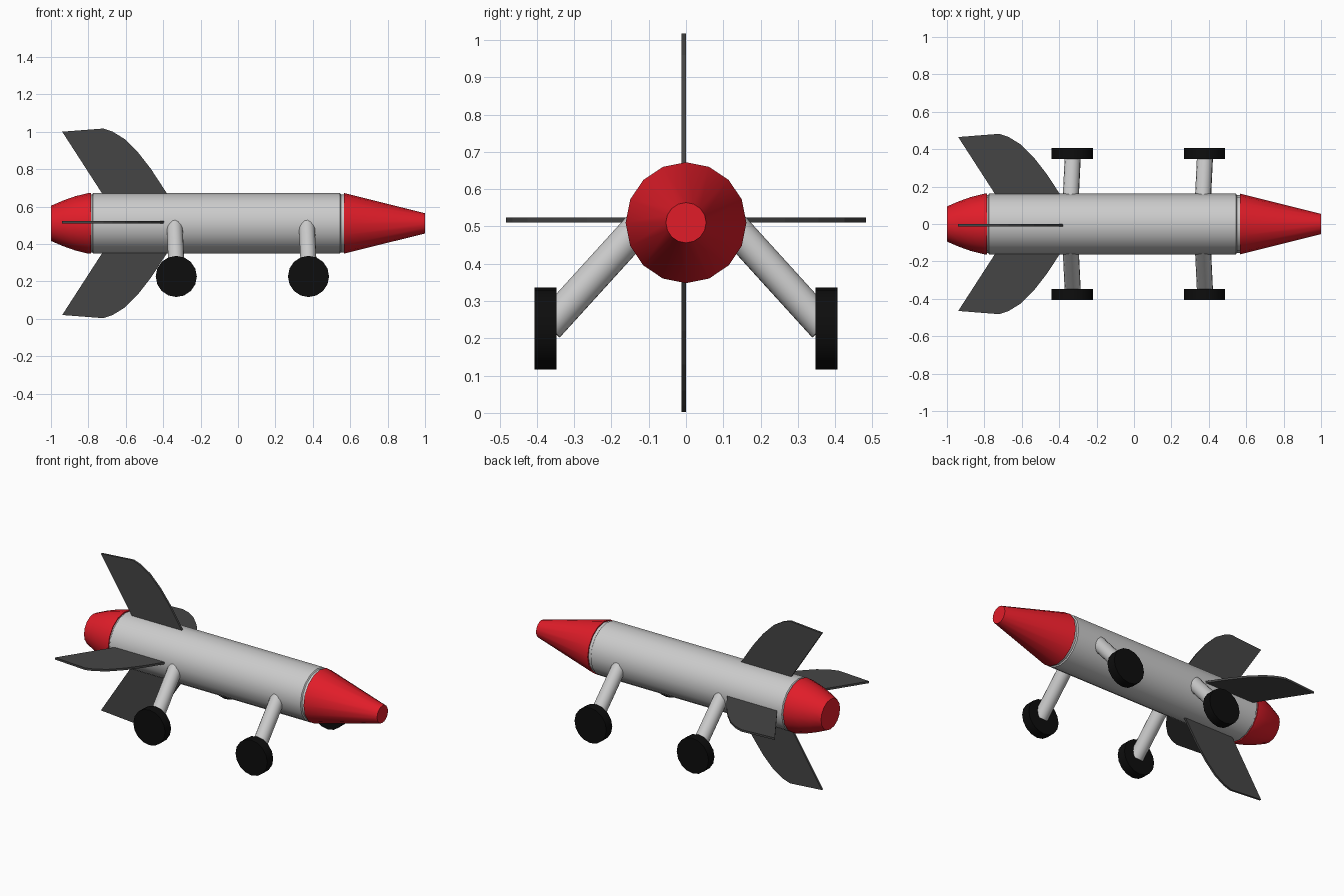
import bpy, bmesh, math
from mathutils import Vector

if "Cube" in bpy.data.objects:
    bpy.data.objects.remove(bpy.data.objects["Cube"])

CZ = 0.51      # height of the body axis


def material(name, rgb):
    m = bpy.data.materials.new(name)
    m.diffuse_color = (*rgb, 1)
    m.use_nodes = True
    m.node_tree.nodes["Principled BSDF"].inputs["Base Color"].default_value = m.diffuse_color
    return m


RED = material("red", (0.75, 0.012, 0.022))
DARK = material("dark_grey", (0.06, 0.06, 0.06))
BLACK = material("black", (0.004, 0.004, 0.004))


def finish(name, bm, mat=None, smooth=True):
    bmesh.ops.recalc_face_normals(bm, faces=bm.faces)
    me = bpy.data.meshes.new(name)
    bm.to_mesh(me)
    bm.free()
    ob = bpy.data.objects.new(name, me)
    bpy.context.collection.objects.link(ob)
    if mat:
        me.materials.append(mat)
    if smooth:
        bpy.ops.object.select_all(action='DESELECT')
        ob.select_set(True)
        bpy.context.view_layer.objects.active = ob
        bpy.ops.object.shade_smooth_by_angle(angle=math.radians(35))
    return ob


def lathe_x(name, profile, mat=None, sides=16):
    """Closed solid turned around the body axis from (x, radius) points."""
    bm = bmesh.new()
    rings = []
    for x, r in profile:
        rings.append([bm.verts.new((x, r * math.sin(a), CZ + r * math.cos(a)))
                      for a in (math.tau * i / sides for i in range(sides))])
    for a, b in zip(rings, rings[1:]):
        for i in range(sides):
            j = (i + 1) % sides
            bm.faces.new((a[i], a[j], b[j], b[i]))
    bm.faces.new(rings[0])
    bm.faces.new(rings[-1])
    return finish(name, bm, mat)


def rod(name, start, end, radius, mat=None, sides=16):
    """Cylinder between two points."""
    start, end = Vector(start), Vector(end)
    d = end - start
    bm = bmesh.new()
    bmesh.ops.create_cone(bm, cap_ends=True, segments=sides, radius1=radius,
                          radius2=radius, depth=d.length)
    rot = Vector((0, 0, 1)).rotation_difference(d).to_matrix().to_4x4()
    bmesh.ops.transform(bm, matrix=rot, verts=bm.verts)
    bmesh.ops.translate(bm, vec=(start + end) / 2, verts=bm.verts)
    return finish(name, bm, mat)


# Body tube, recessed joint, nose and tail
lathe_x("body_tube", [(-0.80, 0.155), (-0.78, 0.155), (-0.775, 0.162),
                      (0.545, 0.162), (0.55, 0.155), (0.57, 0.155)])
lathe_x("nose_cone", [(0.567, 0.162), (1.0, 0.054)], RED)
lathe_x("tail_cone", [(-0.785, 0.162), (-0.80, 0.162), (-0.87, 0.145),
                      (-0.935, 0.122), (-1.0, 0.094)], RED)

# Four swept fins: (x, distance from axis)
FIN = [(-0.64, 0.03), (-0.73, 0.165), (-0.94, 0.49), (-0.72, 0.507),
       (-0.67, 0.49), (-0.605, 0.45), (-0.535, 0.38), (-0.465, 0.29),
       (-0.38, 0.16), (-0.38, 0.03)]
T = 0.0065
for name, (uy, uz), shift in (("fin_top", (0, 1), 0), ("fin_bottom", (0, -1), 0),
                              ("fin_left", (1, 0), 0.025),
                              ("fin_right", (-1, 0), 0.025)):
    bm = bmesh.new()
    oy, oz = (-0.006, 0) if uz else (0, 0.007)
    sides = []
    for s in (-T, T):
        sides.append([bm.verts.new((x, uy * (r - shift) + oy + s * abs(uz),
                                    CZ + uz * (r - shift) + oz + s * abs(uy)))
                      for x, r in FIN])
    a, b = sides
    bm.faces.new(a)
    bm.faces.new(b)
    for i in range(len(FIN)):
        j = (i + 1) % len(FIN)
        bm.faces.new((a[i], a[j], b[j], b[i]))
    finish(name, bm, DARK, smooth=False)

# Slanted legs and wheels
for end, x in (("rear", -0.33), ("front", 0.377)):
    for side, s in (("left", 1), ("right", -1)):
        rod(f"{end}_{side}_leg", (x - 0.01, s * 0.10, 0.528),
            (x + 0.003, s * 0.37, 0.231), 0.043)
        rod(f"{end}_{side}_wheel", (x, s * 0.347, 0.226),
            (x, s * 0.406, 0.226), 0.11, BLACK)
